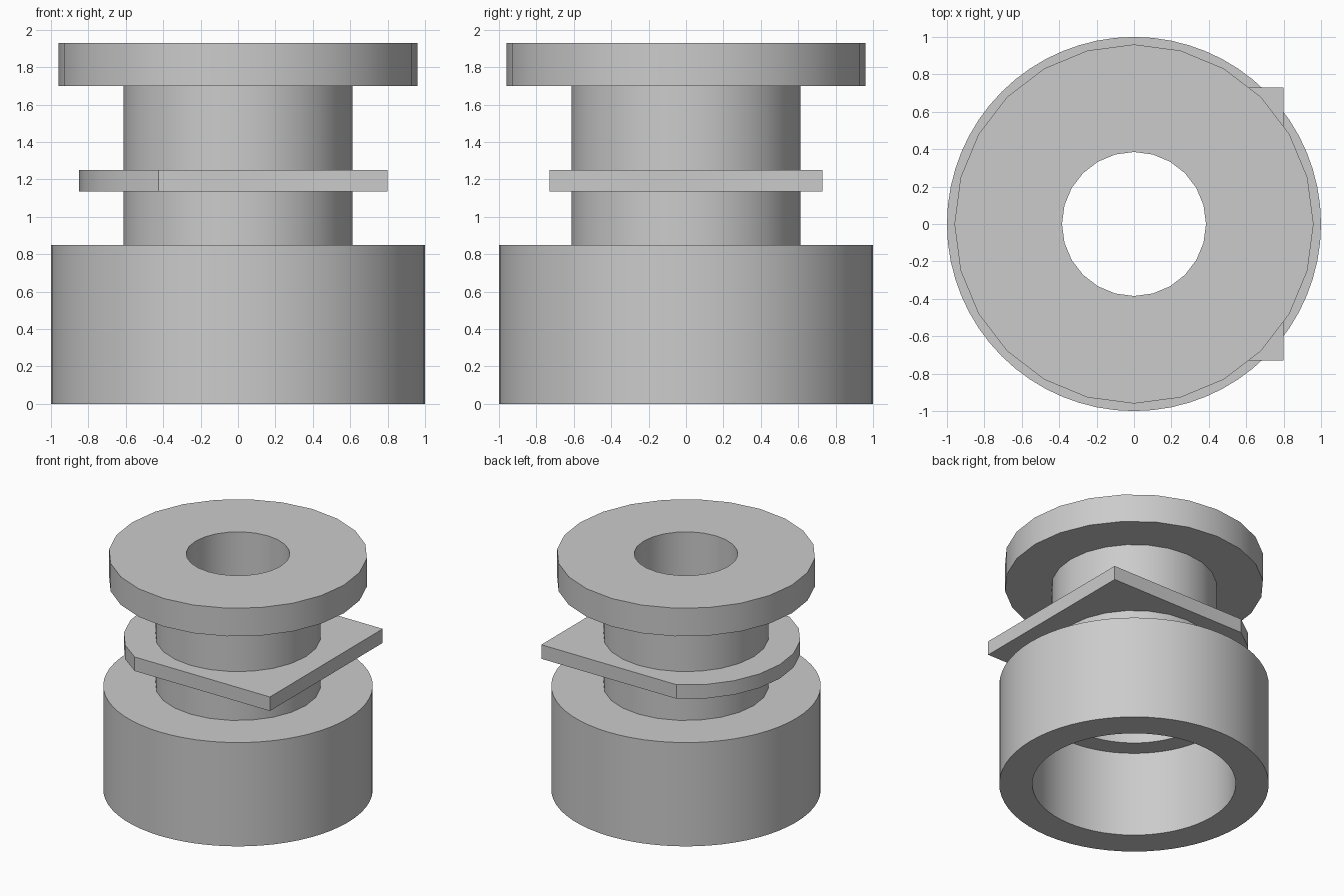
import bpy, bmesh
from math import sin, cos, pi, radians

cube = bpy.data.objects.get("Cube")
if cube:
    bpy.data.objects.remove(cube, do_unlink=True)

GREY = (0.6, 0.6, 0.6, 1)
mat = bpy.data.materials.new("plain_grey")
mat.use_nodes = True
mat.diffuse_color = GREY
mat.node_tree.nodes["Principled BSDF"].inputs["Base Color"].default_value = GREY


def circle(r, t):
    return r * cos(t), r * sin(t)


def ring_part(name, profile, segments, outline=circle):
    """Sweep a closed (radius, height) profile around z, following an outline."""
    bm = bmesh.new()
    rings = []
    for i in range(segments):
        t = 2 * pi * i / segments
        rings.append([bm.verts.new((*outline(r, t), z)) for r, z in profile])
    n = len(profile)
    for i, a in enumerate(rings):
        b = rings[(i + 1) % segments]
        for j in range(n):
            k = (j + 1) % n
            bm.faces.new((a[j], b[j], b[k], a[k]))
    bmesh.ops.recalc_face_normals(bm, faces=bm.faces)
    mesh = bpy.data.meshes.new(name)
    bm.to_mesh(mesh)
    bm.free()
    mesh.materials.append(mat)
    obj = bpy.data.objects.new(name, mesh)
    bpy.context.collection.objects.link(obj)
    bpy.ops.object.select_all(action="DESELECT")
    obj.select_set(True)
    bpy.context.view_layer.objects.active = obj
    bpy.ops.object.shade_smooth_by_angle(angle=radians(30))
    return obj


# Wide cup-shaped base, open below, with a holed top
ring_part("base_cup", [(1, 0), (1, 0.85), (0.6, 0.85), (0.6, 0.7),
                       (0.755, 0.7), (0.755, 0)], 64)

# Hollow column with the top flange
ring_part("column_and_flange", [(0.613, 0.85), (0.613, 1.7), (0.96, 1.7),
                                (0.96, 1.93), (0.385, 1.93), (0.385, 0.85)], 24)


# Collar plate: square corners on the left side, round on the right
def collar_outline(r, t):
    if r < 0.8:
        return circle(r, t)
    x, y = circle(r if cos(t) < -0.49 else 1.2, t)
    return min(x, 0.8), max(-0.73, min(0.73, y))


ring_part("collar_plate", [(0.55, 1.135), (0.85, 1.135),
                           (0.85, 1.25), (0.55, 1.25)], 24, collar_outline)
